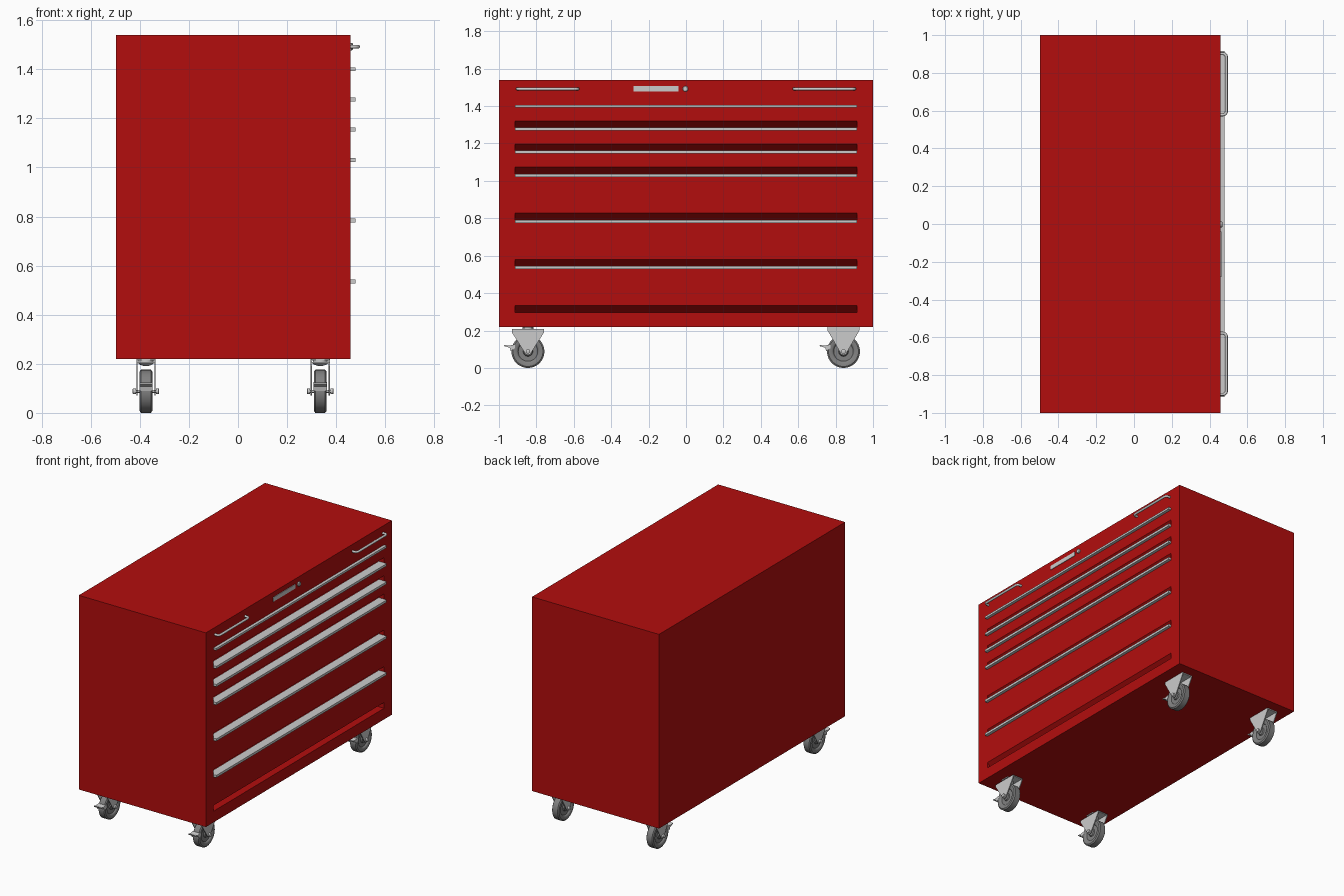
import bpy, bmesh, math
from mathutils import Vector

if "Cube" in bpy.data.objects:
    bpy.data.objects.remove(bpy.data.objects["Cube"])

FX = 0.458          # x of the drawer face
HALF = 0.915        # half length of drawer pulls


def material(name, rgb):
    m = bpy.data.materials.new(name)
    m.diffuse_color = (*rgb, 1)
    m.use_nodes = True
    m.node_tree.nodes["Principled BSDF"].inputs["Base Color"].default_value = m.diffuse_color
    return m


RED = material("red_paint", (0.45, 0.004, 0.004))
RUBBER = material("grey_rubber", (0.22, 0.22, 0.22))


def finish(name, bm, mat=None, smooth=False):
    bmesh.ops.recalc_face_normals(bm, faces=bm.faces)
    me = bpy.data.meshes.new(name)
    bm.to_mesh(me)
    bm.free()
    ob = bpy.data.objects.new(name, me)
    bpy.context.collection.objects.link(ob)
    if mat:
        me.materials.append(mat)
    if smooth:
        bpy.ops.object.select_all(action='DESELECT')
        ob.select_set(True)
        bpy.context.view_layer.objects.active = ob
        bpy.ops.object.shade_smooth_by_angle(angle=math.radians(35))
    return ob


def add_prism(bm, pts, axis, a, b):
    """Extrude a 2D profile, (x,z) along y or (y,z) along x, from a to b."""
    place = (lambda p, t: (p[0], t, p[1])) if axis == 'Y' else (lambda p, t: (t, p[0], p[1]))
    face = bm.faces.new([bm.verts.new(place(p, a)) for p in pts])
    ext = bmesh.ops.extrude_face_region(bm, geom=[face])
    d = Vector((0, b - a, 0)) if axis == 'Y' else Vector((b - a, 0, 0))
    bmesh.ops.translate(bm, vec=d, verts=[v for v in ext['geom'] if isinstance(v, bmesh.types.BMVert)])


def prism(name, pts, axis, a, b, mat=None):
    bm = bmesh.new()
    add_prism(bm, pts, axis, a, b)
    return finish(name, bm, mat)


def rect(u0, u1, v0, v1):
    return [(u0, v0), (u1, v0), (u1, v1), (u0, v1)]


def lathe(name, profile, centre, axis='X', n=32, mat=None):
    """Revolve (along-axis, radius) points about x or z through centre."""
    bm = bmesh.new()
    rings = []
    for h, r in profile:
        ring = []
        for i in range(n):
            t = 2 * math.pi * i / n
            c, s = r * math.cos(t), r * math.sin(t)
            off = (h, c, s) if axis == 'X' else (c, s, h)
            ring.append(bm.verts.new(Vector(centre) + Vector(off)))
        rings.append(ring)
    for p, q in zip(rings, rings[1:]):
        for i in range(n):
            j = (i + 1) % n
            bm.faces.new((p[i], p[j], q[j], q[i]))
    bm.faces.new(rings[0])
    bm.faces.new(rings[-1])
    return finish(name, bm, mat, smooth=True)


# Cabinet body with finger recesses cut into the drawer face
pulls = [1.277, 1.154, 1.03, 0.784, 0.536]
body = prism("cabinet_body", rect(-0.497, FX, 0.22, 1.54), 'Y', -1, 1, RED)
bm = bmesh.new()
for z in pulls + [0.292]:
    lo, hi = z + 0.004, z + 0.043
    add_prism(bm, [(FX + 0.02, lo), (FX + 0.02, hi), (FX, hi), (FX - 0.05, lo)], 'Y', -HALF, HALF)
cutter = finish("recess_cutter", bm, RED)
cutter.hide_render = True
mod = body.modifiers.new("recesses", 'BOOLEAN')
mod.operation = 'DIFFERENCE'
mod.solver = 'EXACT'
mod.object = cutter
bpy.context.view_layer.objects.active = body
bpy.ops.object.modifier_apply(modifier=mod.name)
bpy.data.objects.remove(cutter)

# Drawer pulls: a thin floor flange with a front lip
for i, z in enumerate(pulls):
    prism(f"drawer_pull_{i + 1}", [(FX - 0.04, z + 0.004), (FX, z + 0.004), (FX, z - 0.008),
          (FX + 0.02, z - 0.008), (FX + 0.02, z + 0.008), (FX - 0.04, z + 0.008)], 'Y', -HALF, HALF)
prism("top_drawer_pull", rect(FX, FX + 0.02, 1.393, 1.407), 'Y', -HALF, HALF)

# Rounded bar handles on the lid panel
for name, yc in (("left_grab_handle", -0.74), ("right_grab_handle", 0.74)):
    cu = bpy.data.curves.new(name, 'CURVE')
    cu.dimensions = '3D'
    cu.bevel_depth = 0.008
    cu.bevel_resolution = 3
    cu.use_fill_caps = True
    xo, w, r = 0.489, 0.162, 0.018
    half = [(xo - r + r * math.cos(t), w - r + r * math.sin(t))
            for t in [math.pi / 2 * k / 5 for k in range(5, -1, -1)]]
    half = [(FX - 0.004, w)] + half
    path = half + [(x, -y) for x, y in reversed(half)]
    sp = cu.splines.new('POLY')
    sp.points.add(len(path) - 1)
    for p, (x, y) in zip(sp.points, path):
        p.co = (x, yc + y, 1.492, 1)
    ob = bpy.data.objects.new(name, cu)
    bpy.context.collection.objects.link(ob)
    bpy.ops.object.select_all(action='DESELECT')
    ob.select_set(True)
    bpy.context.view_layer.objects.active = ob
    bpy.ops.object.convert(target='MESH')
    bpy.ops.object.shade_smooth_by_angle(angle=math.radians(40))

# Blank plate and key lock
prism("front_plate", rect(FX, FX + 0.004, 1.477, 1.506), 'Y', -0.28, -0.04)
lathe("key_lock", [(0, 0.015), (0.007, 0.015), (0.01, 0.012)], (FX, -0.003, 1.492), n=24)


def caster(tag, x, y, swivel):
    c = (x, y, 0.088)
    # Wheel with dished sides and a hub
    side = [(0.024, 0.012), (0.024, 0.022), (0.016, 0.026), (0.016, 0.052), (0.022, 0.056),
            (0.026, 0.062), (0.026, 0.08), (0.02, 0.088)]
    lathe(tag + "_wheel", [(-h, r) for h, r in side] + side[::-1], c, n=40, mat=RUBBER)
    # Axle with bolt heads
    lathe(tag + "_axle", [(-0.054, 0.009), (-0.052, 0.012), (-0.041, 0.012), (-0.041, 0.006),
                          (0.041, 0.006), (0.041, 0.012), (0.052, 0.012), (0.054, 0.009)], c, n=16)
    # Tapered fork cheeks with rounded lower ends, joined by a crown
    top = 0.208 if swivel else 0.22
    arc = [(y + 0.018 * math.cos(t), 0.088 + 0.018 * math.sin(t))
           for t in [math.radians(a) for a in range(-150, -29, 20)]]
    prof = [(y - 0.086, top), (y - 0.086, top - 0.018)] + arc + [(y + 0.086, top - 0.018), (y + 0.086, top)]
    bm = bmesh.new()
    for s in (-1, 1):
        add_prism(bm, prof, 'X', x + s * 0.034, x + s * 0.039)
    add_prism(bm, rect(y - 0.086, y + 0.086, top - 0.007, top), 'X', x - 0.034, x + 0.034)
    finish(tag + "_fork", bm)
    # Swivel bearing and mounting plate
    if swivel:
        lathe(tag + "_bearing", [(0.192, 0.012), (0.197, 0.026), (0.201, 0.03), (0.217, 0.03)],
              (x, y, 0), axis='Z', n=24)
        prism(tag + "_mounting_plate", rect(y - 0.03, y + 0.03, 0.215, 0.221), 'X', x - 0.038, x + 0.038)
    # Brake pedal
    prism(tag + "_brake_pedal", [(y - 0.128, 0.124), (y - 0.105, 0.119), (y - 0.07, 0.125), (y - 0.07, 0.105),
          (y - 0.092, 0.09), (y - 0.098, 0.108), (y - 0.125, 0.116)], 'X', x - 0.027, x + 0.027)


for sx, x in (("back", -0.375), ("front", 0.335)):
    for sy, y in (("left", -0.845), ("right", 0.842)):
        caster(f"{sx}_{sy}_caster", x, y, sy == "left")
